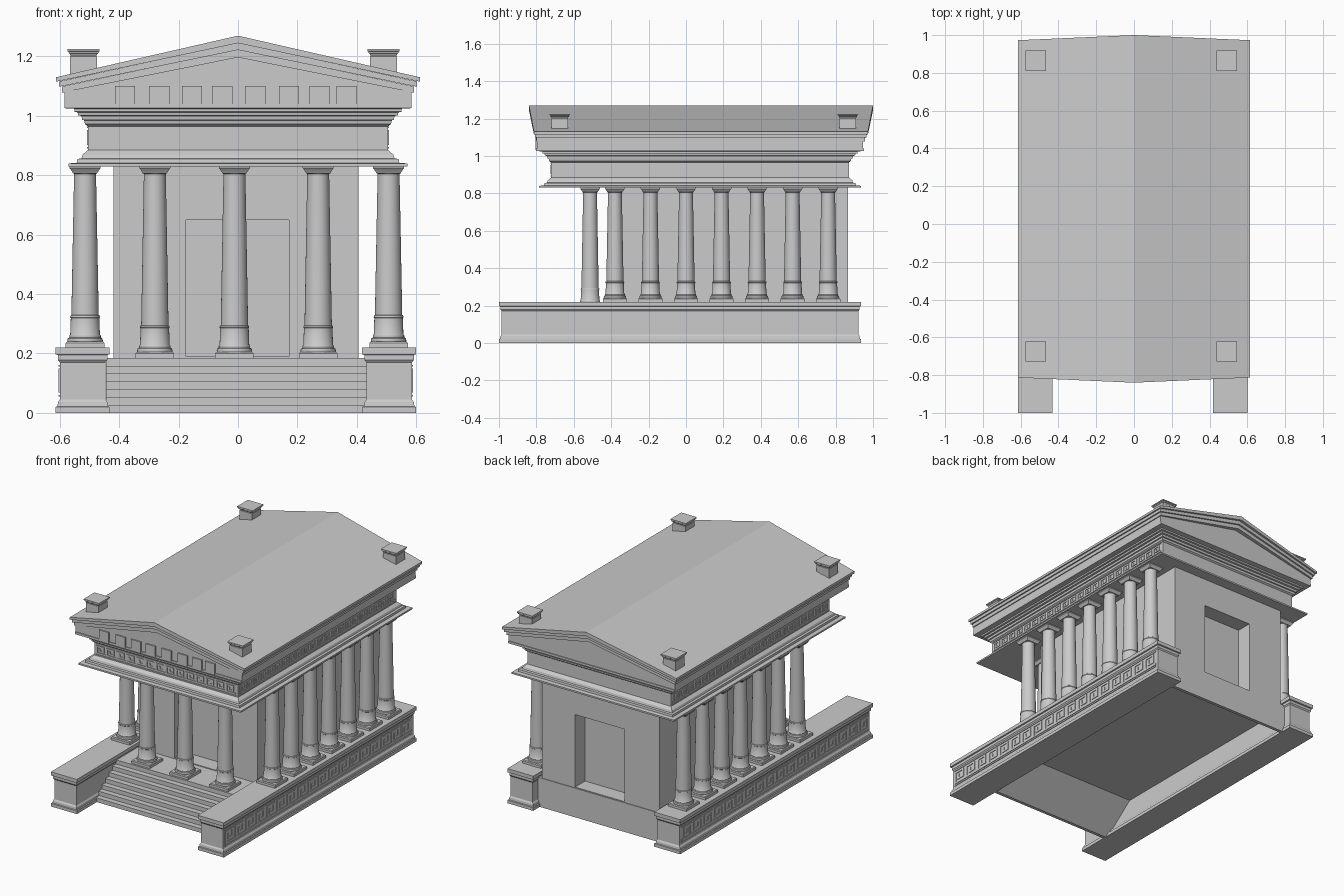
import bpy, bmesh, math
from mathutils import Matrix, Vector

if "Cube" in bpy.data.objects:
    bpy.data.objects.remove(bpy.data.objects["Cube"])


def finish(name, bm, smooth=False):
    bmesh.ops.recalc_face_normals(bm, faces=bm.faces)
    me = bpy.data.meshes.new(name)
    bm.to_mesh(me)
    bm.free()
    ob = bpy.data.objects.new(name, me)
    bpy.context.collection.objects.link(ob)
    if smooth:
        bpy.ops.object.select_all(action='DESELECT')
        ob.select_set(True)
        bpy.context.view_layer.objects.active = ob
        bpy.ops.object.shade_smooth_by_angle(angle=math.radians(35))
    return ob


def add_box(bm, lo, hi):
    lo, hi = Vector(lo), Vector(hi)
    m = Matrix.Translation((lo + hi) / 2) @ Matrix.Diagonal((*(hi - lo), 1))
    bmesh.ops.create_cube(bm, size=1, matrix=m)


def add_rings(bm, cx, cy, hx, hy, profile):
    """Moulding profile (offset, z) swept round a rectangle, capped at both ends."""
    rings = []
    for d, z in profile:
        rings.append([bm.verts.new((cx + sx * (hx + d), cy + sy * (hy + d), z))
                      for sx, sy in ((-1, -1), (1, -1), (1, 1), (-1, 1))])
    for a, b in zip(rings, rings[1:]):
        for i in range(4):
            j = (i + 1) % 4
            bm.faces.new((a[i], a[j], b[j], b[i]))
    bm.faces.new(rings[0][::-1])
    bm.faces.new(rings[-1])


def add_lathe(bm, x, y, profile, n=32):
    rings = [[bm.verts.new((x + r * math.cos(2 * math.pi * i / n),
                            y + r * math.sin(2 * math.pi * i / n), z)) for i in range(n)]
             for r, z in profile]
    for a, b in zip(rings, rings[1:]):
        for i in range(n):
            j = (i + 1) % n
            bm.faces.new((a[i], a[j], b[j], b[i]))
    bm.faces.new(rings[0][::-1])
    bm.faces.new(rings[-1])


def gable(name, cy, hx, hy_eave, hy_apex, eb, et, ab, at):
    """Gabled slab; eb/et and ab/at are bottom/top heights at eave and apex."""
    bm = bmesh.new()
    section = [(-hx, eb), (-hx, et), (0, at), (hx, et), (hx, eb), (0, ab)]
    f, b = [[bm.verts.new((x, cy + s * (hy_eave if x else hy_apex), z)) for x, z in section]
            for s in (-1, 1)]
    for i in range(6):
        j = (i + 1) % 6
        bm.faces.new((f[i], f[j], b[j], b[i]))
    for r in (f, b):
        bm.faces.new((r[0], r[1], r[2], r[5]))
        bm.faces.new((r[5], r[2], r[3], r[4]))
    return finish(name, bm)


KEY = [(0, 0, 5, .7), (0, .7, .7, 5), (.7, 4.3, 4, 5), (3.3, 1.4, 4, 4.3),
       (1.4, 1.4, 3.3, 2.1), (1.4, 2.1, 2.1, 3.5)]


def meander(name, start, end, z0, z1, count, place):
    """Raised key pattern; place(u, z, depth) maps strip coordinates to space."""
    bm = bmesh.new()
    pitch, sz = (end - start) / count, (z1 - z0) / 5
    for k in range(count):
        for a, b, c, d in KEY:
            p = place(start + pitch * (k + a / 5), z0 + b * sz, -.003)
            q = place(start + pitch * (k + c / 5), z0 + d * sz, .004)
            add_box(bm, [min(i) for i in zip(p, q)], [max(i) for i in zip(p, q)])
    for za, zb in ((z0 - .012, z0 - .007), (z1 + .007, z1 + .012)):
        p, q = place(start, za, -.003), place(end, zb, .004)
        add_box(bm, [min(i) for i in zip(p, q)], [max(i) for i in zip(p, q)])
    return finish(name, bm)


# steps, floor and rear wall of the podium as one hollow profile
pts = []
for i in range(7):
    y = -.8 + i * .035
    pts += [(y, i * .185 / 7), (y, (i + 1) * .185 / 7)]
pts += [(.87, .185), (.87, 0), (.85, 0), (.85, .165), (-.57, .165), (-.78, 0)]
bm = bmesh.new()
l, r = [[bm.verts.new((x, y, z)) for y, z in pts] for x in (-.445, .435)]
bm.faces.new(l)
bm.faces.new(r)
for i in range(len(pts)):
    j = (i + 1) % len(pts)
    bm.faces.new((l[i], l[j], r[j], r[i]))
finish("podium_and_steps", bm)

# long side plinths with key pattern on the outer face
plinth = [(.014, 0), (.014, .02), (.008, .022), (.006, .036), (0, .045), (0, .17),
          (.006, .178), (.006, .195), (.014, .197), (.014, .22)]
for side, cx in ((-1, -.523), (1, .509)):
    tag = "left" if side < 0 else "right"
    bm = bmesh.new()
    add_rings(bm, cx, -.032, .077, .954, plinth)
    finish(tag + "_plinth", bm)
    meander(tag + "_plinth_key_pattern", -.97, .905, .068, .15, 18,
            lambda u, z, d: (cx + side * (.077 + d), u, z))

# inner chamber with a recessed doorway front and back
bm = bmesh.new()
add_box(bm, (-.42, -.385, .18), (.405, .866, .832))
chamber = finish("chamber", bm)
bm = bmesh.new()
add_box(bm, (-.175, -.5, .19), (.172, -.285, .65))
add_box(bm, (-.175, .766, .19), (.172, 1, .65))
cutter = finish("doorway_cutter", bm)
cutter.hide_render = True
cutter.hide_viewport = True
mod = chamber.modifiers.new("doorways", 'BOOLEAN')
mod.operation = 'DIFFERENCE'
mod.solver = 'EXACT'
mod.object = cutter


# columns: square foot, rings, tapered shaft, flared capital
def column(name, x, y, z):
    bm = bmesh.new()
    add_rings(bm, x, y, .065, .065, [(0, z), (0, z + .015), (-.004, z + .02)])
    add_lathe(bm, x, y, [(.058, z + .018), (.06, z + .024), (.058, z + .031), (.053, z + .034),
                         (.053, z + .04), (.05, z + .044), (.048, z + .1), (.05, z + .102),
                         (.049, z + .108), (.046, z + .11), (.037, .8), (.037, .805),
                         (.041, .806), (.041, .81), (.046, .82)])
    add_rings(bm, x, y, .04, .04, [(0, .806), (.01, .822), (.012, .824), (.012, .832)])
    finish(name, bm, True)


for i, x in enumerate((-.28, -.012, .27)):
    column(f"front_column_{i + 1}", x, -.513, .185)
for i in range(7):
    y = -.38 + i * .19
    column(f"left_column_{i + 1}", -.515, y, .22)
    column(f"right_column_{i + 1}", .507, y, .22)

# entablature with stepped mouldings
bm = bmesh.new()
add_rings(bm, 0, .075, .505, .796, [
    (.065, .83), (.065, .84), (.038, .842), (.036, .855), (.022, .857), (.018, .87),
    (0, .885), (0, .965), (.01, .972), (.013, .985), (.02, .987), (.022, 1.0), (.033, 1.002),
    (.035, 1.012), (.046, 1.014), (.046, 1.024), (.08, 1.026), (.08, 1.04)])
finish("entablature", bm)
meander("front_frieze_key_pattern", -.49, .49, .902, .952, 14,
        lambda u, z, d: (u, -.721 - d, z))
for side, tag in ((-1, "left"), (1, "right")):
    meander(tag + "_frieze_key_pattern", -.705, .855, .902, .952, 22,
            lambda u, z, d: (side * (.505 + d), u, z))

# pediment, square ornaments and layered roof
gable("pediment", .075, .585, .871, .871, 1.03, 1.08, 1.03, 1.2)
bm = bmesh.new()
for x in (-.38, -.265, -.155, -.053, .058, .172, .274, .365):
    add_box(bm, (x - .034, -.804, 1.032), (x + .034, -.79, 1.1))
finish("pediment_squares", bm)
gable("roof_lower_moulding", .078, .593, .878, .894, 1.078, 1.099, 1.197, 1.223)
gable("roof_middle_moulding", .079, .603, .885, .905, 1.098, 1.116, 1.222, 1.246)
gable("roof", .08, .613, .893, .92, 1.115, 1.13, 1.245, 1.27)

# corner blocks on the roof
for tag, x, y in (("front_left", -.52, -.675), ("front_right", .49, -.675),
                  ("back_left", -.52, .865), ("back_right", .49, .865)):
    bm = bmesh.new()
    add_rings(bm, x, y, .045, .045, [(0, 1.125), (0, 1.2), (-.002, 1.202), (.001, 1.208),
                                     (.004, 1.21), (.006, 1.216), (.009, 1.218), (.009, 1.225)])
    finish(tag + "_roof_block", bm)
